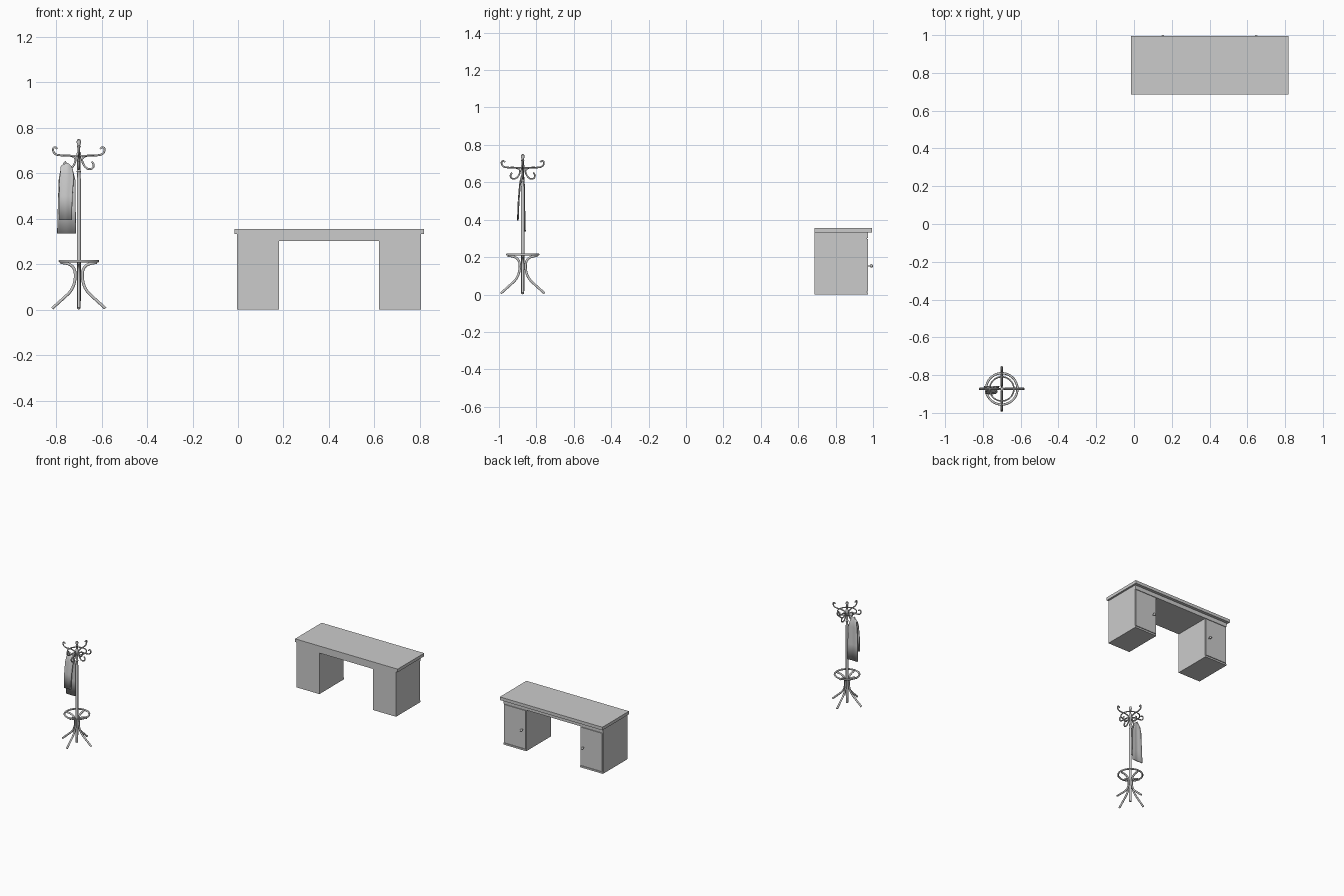
import bpy, bmesh, math

if "Cube" in bpy.data.objects:
    bpy.data.objects.remove(bpy.data.objects["Cube"])

RX, RY = -0.70, -0.873   # coat stand axis


def mesh_object(name, bm):
    bmesh.ops.recalc_face_normals(bm, faces=bm.faces[:])
    me = bpy.data.meshes.new(name)
    bm.to_mesh(me)
    bm.free()
    ob = bpy.data.objects.new(name, me)
    bpy.context.collection.objects.link(ob)
    return ob


def smooth(ob, angle=40):
    bpy.ops.object.select_all(action='DESELECT')
    ob.select_set(True)
    bpy.context.view_layer.objects.active = ob
    bpy.ops.object.shade_smooth_by_angle(angle=math.radians(angle))


def box(name, x0, x1, y0, y1, z0, z1):
    bm = bmesh.new()
    bmesh.ops.create_cube(bm, size=1)
    for v in bm.verts:
        v.co = ((x0 + x1) / 2 + v.co.x * (x1 - x0),
                (y0 + y1) / 2 + v.co.y * (y1 - y0),
                (z0 + z1) / 2 + v.co.z * (z1 - z0))
    return mesh_object(name, bm)


def tube(name, profile, radius, angle):
    """Round rod through (distance from axis, height) points, turned about the stand axis."""
    cu = bpy.data.curves.new(name, 'CURVE')
    cu.dimensions = '3D'
    cu.bevel_depth = radius
    cu.bevel_resolution = 3
    cu.use_fill_caps = True
    sp = cu.splines.new('NURBS')
    sp.points.add(len(profile) - 1)
    for p, (r, z) in zip(sp.points, profile):
        p.co = (r, 0, z, 1)
    sp.order_u = 3
    sp.use_endpoint_u = True
    sp.resolution_u = 5
    ob = bpy.data.objects.new(name, cu)
    bpy.context.collection.objects.link(ob)
    ob.location = (RX, RY, 0)
    ob.rotation_euler.z = angle
    bpy.ops.object.select_all(action='DESELECT')
    ob.select_set(True)
    bpy.context.view_layer.objects.active = ob
    bpy.ops.object.convert(target='MESH')
    smooth(bpy.context.object)


def lathe(name, profile, steps=24):
    bm = bmesh.new()
    vs = [bm.verts.new((r, 0, z)) for r, z in profile]
    es = [bm.edges.new(e) for e in zip(vs, vs[1:])]
    bmesh.ops.spin(bm, geom=vs + es, cent=(0, 0, 0), axis=(0, 0, 1),
                   angle=math.tau, steps=steps)
    bmesh.ops.remove_doubles(bm, verts=bm.verts[:], dist=1e-5)
    ob = mesh_object(name, bm)
    ob.location = (RX, RY, 0)
    smooth(ob)


# desk: top, carcass rail, pedestals
box("desk_top", -0.016, 0.819, 0.686, 0.995, 0.332, 0.355)
box("desk_rail", -0.005, 0.805, 0.688, 0.973, 0.302, 0.332)
for side, x0, x1, knob_x in (("left", -0.005, 0.181, 0.152), ("right", 0.619, 0.805, 0.648)):
    box(side + "_pedestal", x0, x1, 0.688, 0.968, 0, 0.302)
    box(side + "_plinth", x0, x1, 0.968, 0.973, 0, 0.012)
    box(side + "_door", x0 + 0.005, x1 - 0.005, 0.968, 0.974, 0.016, 0.297)
    # round knob on a short stem
    bm = bmesh.new()
    bmesh.ops.create_uvsphere(bm, u_segments=16, v_segments=10, radius=0.009)
    knob = mesh_object(side + "_knob", bm)
    knob.location = (knob_x, 0.991, 0.153)
    smooth(knob)
    box(side + "_knob_stem", knob_x - 0.003, knob_x + 0.003, 0.972, 0.988, 0.150, 0.156)

# stand pole with turned finial
lathe("pole", [(0, 0.006), (0.008, 0.006), (0.009, 0.07), (0.009, 0.575), (0.007, 0.583),
               (0.007, 0.60), (0.010, 0.607), (0.007, 0.615), (0.007, 0.66), (0.010, 0.668),
               (0.010, 0.688), (0.006, 0.695), (0.006, 0.712), (0.009, 0.717), (0.006, 0.723),
               (0.010, 0.736), (0.008, 0.747), (0, 0.752)])

# umbrella ring and hook ring
for name, R, r, z in (("lower_ring", 0.083, 0.006, 0.214), ("hook_ring", 0.064, 0.004, 0.677)):
    bpy.ops.mesh.primitive_torus_add(major_radius=R, minor_radius=r, major_segments=48,
                                     minor_segments=10, location=(RX, RY, z))
    bpy.context.object.name = name
    smooth(bpy.context.object)

# bentwood legs and S-shaped hooks, four of each
LEG = [(0.080, 0.207), (0.050, 0.206), (0.018, 0.185), (0.014, 0.135),
       (0.030, 0.085), (0.070, 0.048), (0.117, 0.006)]
HOOK = [(0.056, 0.651), (0.068, 0.642), (0.062, 0.620), (0.038, 0.617), (0.018, 0.640),
        (0.012, 0.668), (0.040, 0.680), (0.080, 0.678), (0.108, 0.684), (0.116, 0.708),
        (0.103, 0.718), (0.094, 0.707)]
for i in range(4):
    tube(f"leg_{i + 1}", LEG, 0.0065, i * math.pi / 2)
    tube(f"hook_{i + 1}", HOOK, 0.0045, i * math.pi / 2)

# towel folded over one hook: rows of (y, z, left x, right x, corner drop)
ROWS = [(-0.899, 0.395, -0.787, -0.731, 0), (-0.895, 0.50, -0.787, -0.728, 0),
        (-0.888, 0.59, -0.784, -0.722, 0.006), (-0.881, 0.630, -0.780, -0.726, 0.014),
        (-0.874, 0.645, -0.778, -0.730, 0.018), (-0.868, 0.630, -0.780, -0.726, 0.016),
        (-0.866, 0.58, -0.788, -0.715, 0.008), (-0.864, 0.45, -0.792, -0.714, 0),
        (-0.861, 0.336, -0.795, -0.713, 0)]
N = 10
bm = bmesh.new()
grid = []
for y, z, xl, xr, drop in ROWS:
    row = []
    for j in range(N + 1):
        u = j / N
        row.append(bm.verts.new((xl + (xr - xl) * u,
                                 y + 0.0015 * math.sin(u * 9),
                                 z - drop * (2 * u - 1) ** 2 - 0.004 * u * (drop > 0))))
    grid.append(row)
for a, b in zip(grid, grid[1:]):
    for j in range(N):
        bm.faces.new((a[j], a[j + 1], b[j + 1], b[j]))
towel = mesh_object("towel", bm)
sol = towel.modifiers.new("thickness", 'SOLIDIFY')
sol.thickness = 0.006
sol.offset = 0
smooth(towel, 50)
